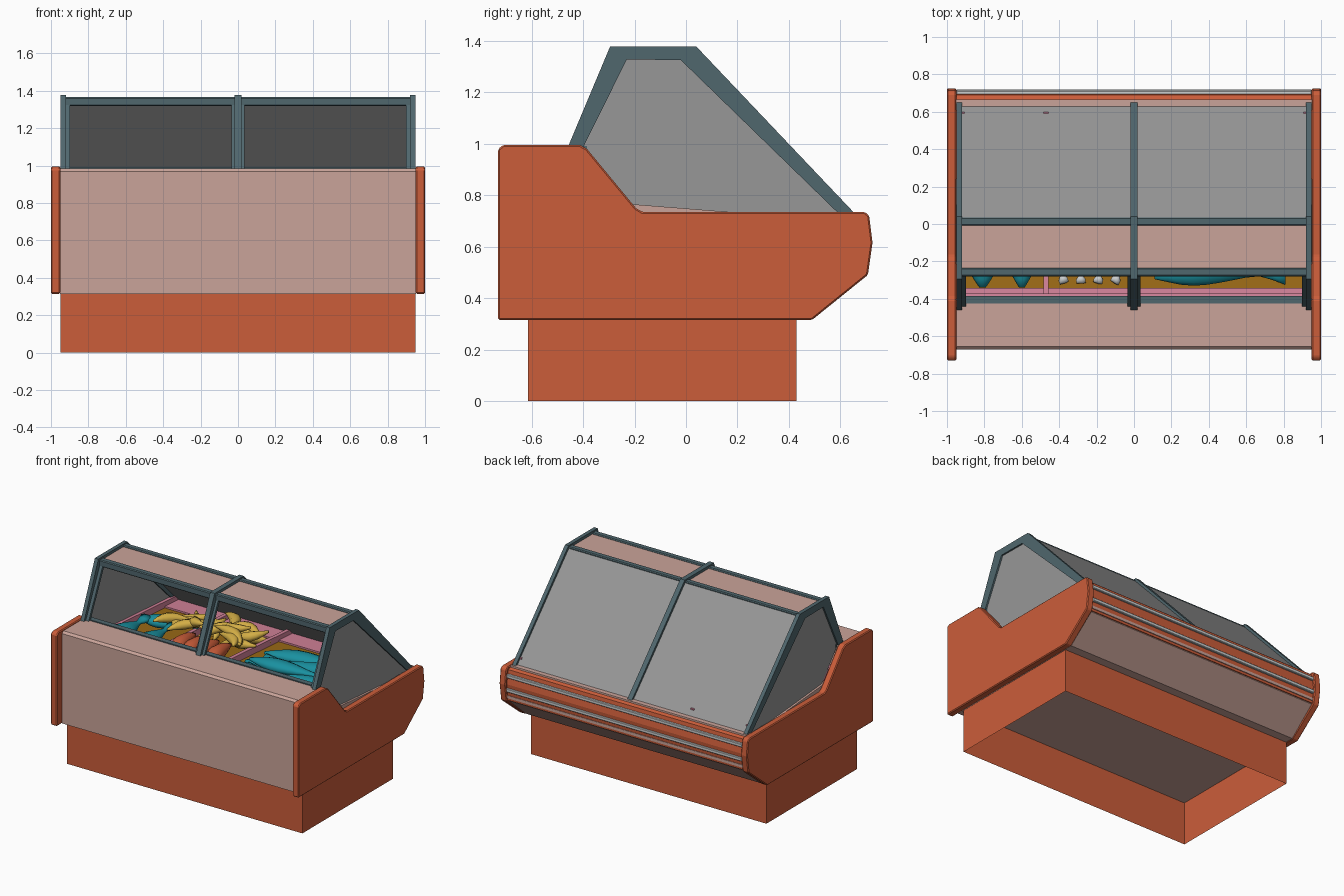
import bpy, bmesh, math, random
from mathutils import Vector, Matrix

if "Cube" in bpy.data.objects:
    bpy.data.objects.remove(bpy.data.objects["Cube"])
random.seed(4)


def material(name, r, g, b):
    m = bpy.data.materials.new(name)
    m.diffuse_color = (r, g, b, 1)
    m.use_nodes = True
    m.node_tree.nodes["Principled BSDF"].inputs["Base Color"].default_value = m.diffuse_color
    return m


ORANGE = material("burnt orange", .60, .11, .042)
PALE = material("pale rose", .59, .37, .32)
FRAME = material("slate teal", .08, .135, .155)
GLASS = material("glass grey", .31, .31, .31)
PINK = material("tray pink", .67, .23, .33)
OCHRE = material("ochre", .34, .15, .008)
TEAL = material("fish teal", .01, .28, .35)
YELLOW = material("yellow", .65, .42, .06)
LIGHT = material("light grey", .6, .62, .62)


def finish(name, bm, mat, bevel=0):
    bmesh.ops.recalc_face_normals(bm, faces=bm.faces[:])
    me = bpy.data.meshes.new(name)
    bm.to_mesh(me)
    bm.free()
    me.materials.append(mat)
    ob = bpy.data.objects.new(name, me)
    bpy.context.collection.objects.link(ob)
    if bevel:
        mod = ob.modifiers.new("bevel", 'BEVEL')
        mod.width, mod.segments = bevel, 1
    return ob


def prism(name, pts, x0, x1, mat, bevel=0):
    """Extrude a (y, z) profile from x0 to x1."""
    bm = bmesh.new()
    a = [bm.verts.new((x0, y, z)) for y, z in pts]
    b = [bm.verts.new((x1, y, z)) for y, z in pts]
    bm.faces.new(a)
    bm.faces.new(b[::-1])
    for i in range(len(pts)):
        j = (i + 1) % len(pts)
        bm.faces.new((a[i], a[j], b[j], b[i]))
    return finish(name, bm, mat, bevel)


def box(name, x0, x1, y0, y1, z0, z1, mat, bevel=0):
    return prism(name, [(y0, z0), (y1, z0), (y1, z1), (y0, z1)], x0, x1, mat, bevel)


def lofted(name, loc, length, radii, flat, mat, yaw=0, pitch=0, bend=0, sides=10):
    """Rounded body along local x; radii give the half width at even stations."""
    bm = bmesh.new()
    rings = []
    n = len(radii)
    for i, r in enumerate(radii):
        t = i / (n - 1) - .5
        rings.append([bm.verts.new((t * length, r * math.cos(k * math.tau / sides) - bend * 4 * t * t,
                                    r * flat * math.sin(k * math.tau / sides))) for k in range(sides)])
    for p, q in zip(rings, rings[1:]):
        for k in range(sides):
            bm.faces.new((p[k], p[(k + 1) % sides], q[(k + 1) % sides], q[k]))
    bm.faces.new(rings[0])
    bm.faces.new(rings[-1][::-1])
    bm.transform(Matrix.Translation(loc) @ Matrix.Rotation(yaw, 4, 'Z') @ Matrix.Rotation(pitch, 4, 'Y'))
    ob = finish(name, bm, mat)
    for p in ob.data.polygons:
        p.use_smooth = True
    return ob


# plinth: four open walls
bm = bmesh.new()
ys = (-.615, .43)
low = [bm.verts.new((x, y, 0)) for x, y in ((-.95, ys[0]), (.95, ys[0]), (.95, ys[1]), (-.95, ys[1]))]
high = [bm.verts.new((v.co.x, v.co.y, .315)) for v in low]
for i in range(4):
    j = (i + 1) % 4
    bm.faces.new((low[i], low[j], high[j], high[i]))
finish("plinth", bm, ORANGE)

# cabinet body between the end panels
prism("cabinet_body", [(-.67, .315), (-.67, .97), (-.655, .985), (-.40, .985), (-.40, .78), (.61, .70),
                       (.61, .735), (.665, .735), (.69, .49), (.49, .318)], -.951, .951, PALE)

# end panels
panel = [(-.73, .315), (.49, .315), (.707, .49), (.725, .615), (.712, .72), (.695, .735), (-.17, .735),
         (-.195, .75), (-.385, .98), (-.412, .995), (-.71, .995), (-.73, .98)]
for s, side in ((-1, "left"), (1, "right")):
    prism(side + "_end_panel", panel, s * .95, s * 1.0, ORANGE, .006)

# customer-side bumper with light rails
prism("bumper", [(.655, .728), (.69, .715), (.708, .615), (.697, .495), (.655, .495)], -.95, .95, ORANGE)
for i, (y, z) in enumerate(((.703, .675), (.708, .575))):
    box("bumper_rail_%d" % i, -.95, .95, y - .02, y + .01, z - .013, z + .013, LIGHT, .004)
box("bumper_ledge", -.95, .95, .66, .704, .512, .532, PALE)

# canopy ribs: two ends and a middle
rib = [(-.46, .985), (-.295, 1.378), (.04, 1.378), (.655, .73), (.592, .73), (-.02, 1.325), (-.23, 1.328), (-.40, .985)]
flange = [(-.44, .985), (-.418, .985), (-.25, 1.34), (-.272, 1.34)]
for name, x0, x1, f0, f1 in (("left", -.948, -.92, -.947, -.897), ("middle", -.018, .018, -.036, .036),
                             ("right", .92, .948, .897, .947)):
    prism(name + "_canopy_rib", rib if name != "middle" else
          rib[:4] + [(.625, .73), (.02, 1.345), (-.255, 1.345), (-.425, .985)], x0, x1, FRAME)
    prism(name + "_post_flange", flange, f0, f1, FRAME)

# canopy cross beams, sill rail and top panel
box("front_top_beam", -.94, .94, -.28, -.235, 1.318, 1.366, FRAME, .006)
box("rear_top_beam", -.94, .94, -.008, .036, 1.318, 1.368, FRAME, .006)
box("sill_rail", -.94, .94, -.425, -.385, .972, .992, FRAME)
box("canopy_top_panel", -.93, .93, -.25, .005, 1.345, 1.358, PALE)

# glazing
prism("sloped_glass", [(.025, 1.368), (.636, .728), (.628, .722), (.017, 1.36)], -.93, .93, GLASS)
for s, side in ((-1, "left"), (1, "right")):
    prism(side + "_side_glass", [(-.44, .97), (-.28, 1.35), (.01, 1.35), (.62, .72), (-.19, .72), (-.40, .97)],
          s * .93, s * .936, GLASS)


# display tray, sloping down toward the glass
def floor_z(y):
    return .80 - .07 * (y + .37) / .97


def strip(name, x0, x1, y0, y1, h, mat):
    return prism(name, [(y0, floor_z(y0) - .015), (y1, floor_z(y1) - .015),
                        (y1, floor_z(y1) + h), (y0, floor_z(y0) + h)], x0, x1, mat)


strip("tray_floor", -.93, .93, -.398, .60, 0, OCHRE)
strip("tray_front_lip", -.93, .93, -.375, -.342, .035, PINK)
strip("tray_front_step", -.93, .93, -.398, -.375, .02, PINK)
strip("tray_rear_ledge", -.93, .93, .45, .61, .012, PINK)
for x in (-.92, -.47, 0, .92):
    strip("tray_divider", x - .014, x + .014, -.375, .60, .045, PINK)

# whole fish: broad body narrowing to a flared, flat tail
FISH = (.2, .55, .85, 1, .98, .85, .65, .42, .25, .4, .6)


def fish(name, x, y, lift, length, width, yaw, mat=TEAL, bend=0):
    lofted(name, (x, y, floor_z(y) + lift), length, [width * r for r in FISH], .6, mat, yaw, .03, bend)


for x, w in ((-.81, .085), (-.60, .075)):
    fish("left_fish", x, -.12, .05, .44, w, math.pi / 2)
fish("left_rear_fish", -.66, .16, .05, .40, .07, .35)
for i in range(5):
    fish("right_fish", .46 + .05 * (i % 2), -.25 + i * .12, .045, .70, .075, math.pi * (i % 2) + .05 * i, TEAL, .03)
fish("right_top_fish", .50, -.10, .10, .62, .07, .12)

# orange shellfish with pale claw tips
for i in range(4):
    x = -.39 + i * .095
    lofted("shellfish", (x, -.09, floor_z(-.09) + .055), .30,
           [.02, .04, .05, .055, .055, .05, .042, .03, .012], .9, ORANGE, math.pi / 2 + .15, 0, .02)
    lofted("shellfish_tip", (x + .01, -.295, floor_z(-.295) + .03), .05,
           [.01, .022, .024, .012], .8, LIGHT, .4 - .3 * i, 0, .01, 8)

# heap of curved yellow pieces
for i in range(22):
    y = random.uniform(.10, .38)
    x = random.uniform(-.68, -.07)
    lofted("yellow_piece", (x, y, floor_z(y) + random.uniform(.04, .12)), random.uniform(.2, .28),
           [.008, .022, .034, .04, .04, .034, .022, .01], .85, YELLOW,
           random.uniform(-.9, .9), random.uniform(-.35, .35), random.choice((-1, 1)) * .045, 8)
